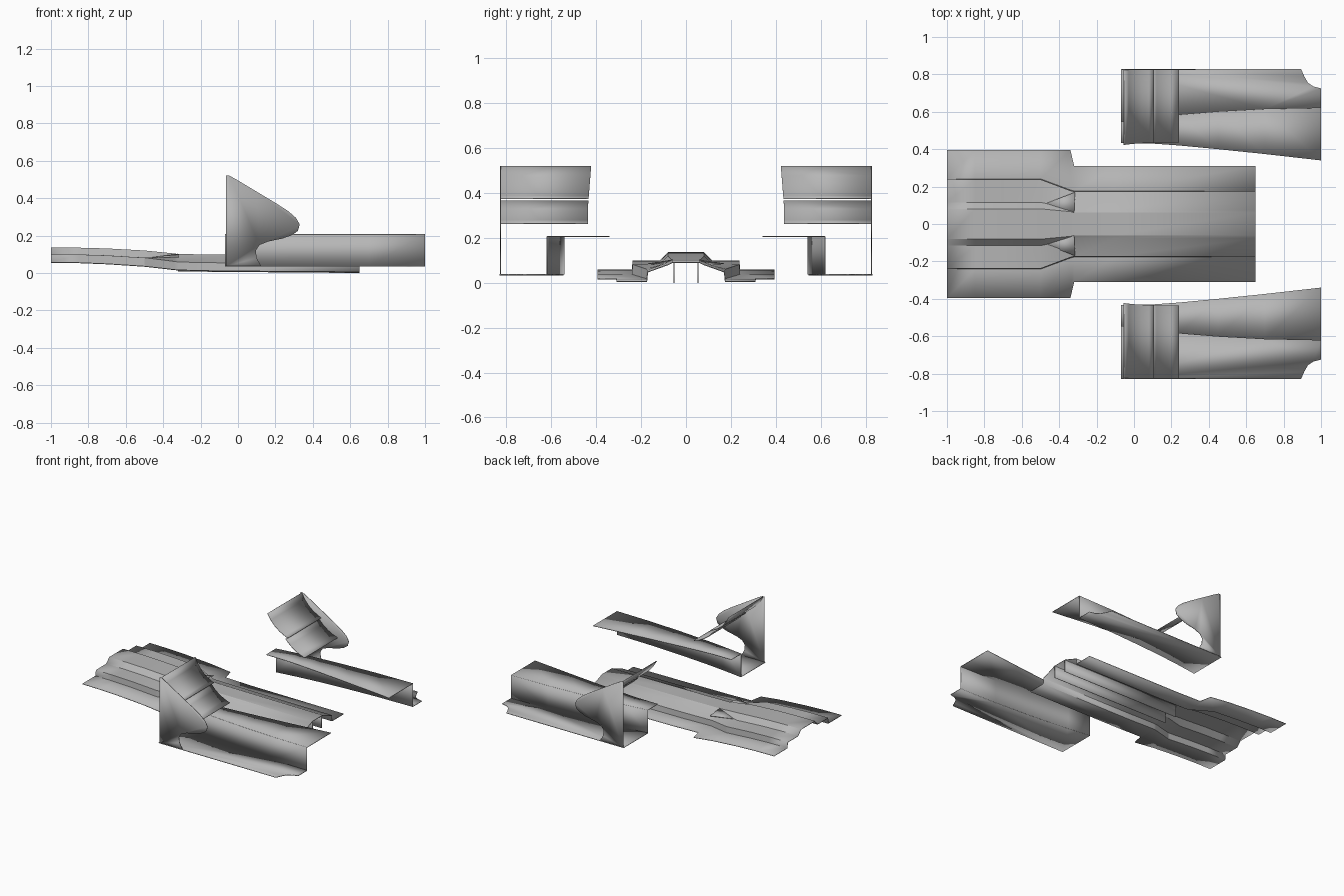
import bpy, bmesh, math

cube = bpy.data.objects.get("Cube")
if cube:
    bpy.data.objects.remove(cube, do_unlink=True)

GREY = 0.47
mat = bpy.data.materials.new("plain grey")
mat.diffuse_color = (GREY, GREY, GREY, 1)
mat.use_nodes = True
mat.node_tree.nodes["Principled BSDF"].inputs["Base Color"].default_value = (GREY, GREY, GREY, 1)


def sheet(name, rows, thickness=0.005, offset=0):
    """Skin a thin panel across rows of points (two or more rows of equal length)."""
    bm = bmesh.new()
    grid = [[bm.verts.new(p) for p in row] for row in rows]
    for a, b in zip(grid, grid[1:]):
        for i in range(len(a) - 1):
            bm.faces.new((a[i], b[i], b[i + 1], a[i + 1]))
    return finish(name, bm, thickness, offset)


def plate(name, outline, thickness=0.005, offset=0):
    """Flat panel from a closed outline."""
    bm = bmesh.new()
    bm.faces.new([bm.verts.new(p) for p in outline])
    return finish(name, bm, thickness, offset)


def finish(name, bm, thickness, offset):
    bmesh.ops.recalc_face_normals(bm, faces=bm.faces)
    mesh = bpy.data.meshes.new(name)
    bm.to_mesh(mesh)
    bm.free()
    mesh.materials.append(mat)
    obj = bpy.data.objects.new(name, mesh)
    bpy.context.collection.objects.link(obj)
    solid = obj.modifiers.new("thickness", "SOLIDIFY")
    solid.thickness = thickness
    solid.offset = offset
    bpy.ops.object.select_all(action="DESELECT")
    obj.select_set(True)
    bpy.context.view_layer.objects.active = obj
    bpy.ops.object.shade_smooth_by_angle(angle=math.radians(20))
    return obj


# Central floor: x, flange half width, wall y, shelf inner y, crest y,
# then heights of flange, shelf outer, shelf inner and crest
sections = [
    (-1.00, 0.395, 0.24, 0.115, 0.08, 0.057, 0.098, 0.098, 0.134),
    (-0.85, 0.395, 0.24, 0.115, 0.08, 0.055, 0.097, 0.097, 0.133),
    (-0.70, 0.395, 0.24, 0.115, 0.08, 0.049, 0.092, 0.092, 0.129),
    (-0.50, 0.395, 0.24, 0.115, 0.08, 0.036, 0.080, 0.080, 0.118),
    (-0.34, 0.395, 0.18, 0.080, 0.065, 0.018, 0.060, 0.085, 0.102),
    (-0.32, 0.31, 0.175, 0.075, 0.06, 0.016, 0.057, 0.090, 0.099),
    (-0.10, 0.31, 0.175, 0.075, 0.06, 0.011, 0.053, 0.088, 0.096),
    (0.65, 0.31, 0.175, 0.075, 0.06, 0.006, 0.048, 0.083, 0.091),
]
rows = []
for x, flange, wall, shelf, crest, z0, z1, z2, z3 in sections:
    half = [(flange, z0), (wall, z0), (wall - 0.004, z1), (shelf, z2), (crest, z3)]
    rows.append([(x, -y, z) for y, z in half] + [(x, y, z) for y, z in reversed(half)])
sheet("central_floor", rows)

# Outlines shared by both sides, in x and z or x and y
end_profile = [(-0.065, 0.035), (-0.065, 0.52), (-0.045, 0.52), (0.0, 0.495), (0.1, 0.435),
               (0.2, 0.375), (0.27, 0.33), (0.31, 0.295), (0.33, 0.26), (0.32, 0.225),
               (0.29, 0.203), (0.24, 0.185), (0.16, 0.168), (0.115, 0.15), (0.095, 0.12),
               (0.1, 0.08), (0.125, 0.035)]
wall_line = [(-0.07, 0.545), (0.1, 0.568), (0.24, 0.583), (0.45, 0.6), (0.7, 0.614), (1.0, 0.62)]
shelf_edge = [(-0.07, 0.432), (0.1, 0.43), (0.24, 0.42), (0.45, 0.40), (0.7, 0.374), (1.0, 0.34)]
floor_edge = [(1.0, 0.725), (0.96, 0.735), (0.93, 0.755), (0.91, 0.79), (0.893, 0.83), (-0.07, 0.83)]
upper_flap = [(-0.055, 0.52), (-0.03, 0.477), (0.0, 0.44), (0.04, 0.408), (0.08, 0.386), (0.105, 0.375)]
lower_flap = [(0.085, 0.365), (0.12, 0.328), (0.16, 0.299), (0.2, 0.278), (0.24, 0.264)]

for side, s in (("right", -1), ("left", 1)):
    # Fins under the central tunnel and the raised lips at its throat
    sheet(side + "_tunnel_fin", [[(x, s * 0.053, z) for z in (low, top)]
                                 for x, low, top in ((-0.32, 0.008, 0.097), (0.65, 0.0, 0.089))])
    plate(side + "_throat_lip", [(-0.47, s * 0.11, 0.081), (-0.32, s * 0.06, 0.102),
                                 (-0.315, s * 0.17, 0.085)], 0.003)

    # Channel: lower panel, upright wall and upper shelf
    plate(side + "_lower_panel", [(x, s * y, 0.036) for x, y in wall_line + floor_edge])
    sheet(side + "_channel_wall", [[(x, s * y, z) for x, y in wall_line] for z in (0.036, 0.207)])
    sheet(side + "_upper_shelf", [[(x, s * y, 0.207) for x, y in line]
                                  for line in (wall_line, shelf_edge)])

    # Outer end plate and the two curved flaps
    plate(side + "_end_plate", [(x, s * 0.827, z) for x, z in end_profile])
    for name, curve in (("upper_flap", upper_flap), ("lower_flap", lower_flap)):
        inner = [(x, s * (0.437 - 0.08 * max(0, z - 0.34)), z) for x, z in curve]
        outer = [(x, s * 0.827, z) for x, z in curve]
        sheet(side + "_" + name, [inner, outer], 0.004)
